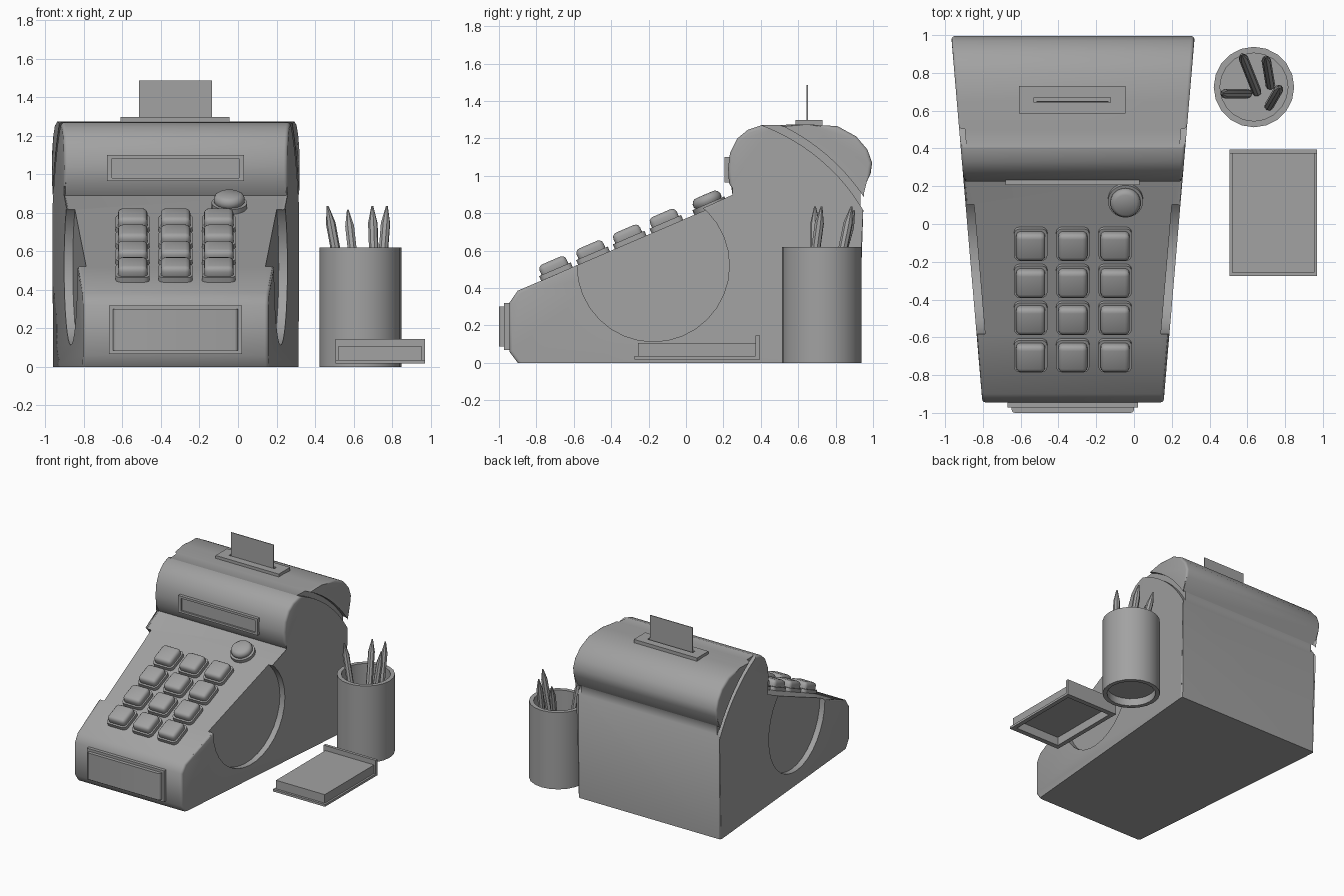
import bpy, bmesh, math
from mathutils import Matrix, Vector

if "Cube" in bpy.data.objects:
    bpy.data.objects.remove(bpy.data.objects["Cube"], do_unlink=True)

grey = bpy.data.materials.new("plain grey")
grey.use_nodes = True
grey.diffuse_color = (0.36, 0.36, 0.36, 1)
grey.node_tree.nodes["Principled BSDF"].inputs["Base Color"].default_value = grey.diffuse_color

CX = -0.323                      # centre line of the register
SLOPE = math.atan2(0.505, 1.175)  # tilt of the keyboard


def finish(name, bm, matrix=None):
    bmesh.ops.recalc_face_normals(bm, faces=bm.faces)
    mesh = bpy.data.meshes.new(name)
    bm.to_mesh(mesh)
    bm.free()
    mesh.materials.append(grey)
    ob = bpy.data.objects.new(name, mesh)
    bpy.context.collection.objects.link(ob)
    if matrix:
        ob.matrix_world = matrix
    return ob


def box(name, x, y, z, bevel=0, segs=2, edges="all", matrix=None):
    """Box from (min, max) ranges, optionally with rounded edges."""
    bm = bmesh.new()
    bmesh.ops.create_cube(bm, size=1)
    for v in bm.verts:
        v.co = [r[0] + (r[1] - r[0]) * (c + 0.5) for r, c in zip((x, y, z), v.co)]
    if bevel:
        picked = [e for e in bm.edges if edges == "all"
                  or abs(e.verts[0].co.z - e.verts[1].co.z) > 1e-4]
        bmesh.ops.bevel(bm, geom=picked, offset=bevel, segments=segs,
                        profile=0.5, affect="EDGES")
    return finish(name, bm, matrix)


def lathe(name, points, sides, matrix):
    """Spin (radius, height) points around the z axis."""
    bm = bmesh.new()
    vs = [bm.verts.new((r, 0, z)) for r, z in points]
    es = [bm.edges.new(p) for p in zip(vs, vs[1:])]
    bmesh.ops.spin(bm, geom=vs + es, cent=(0, 0, 0), axis=(0, 0, 1),
                   angle=math.tau, steps=sides)
    bmesh.ops.remove_doubles(bm, verts=bm.verts, dist=1e-5)
    return finish(name, bm, matrix)


def half_width(y):
    return 0.56 + 0.085 * y


def prism(name, outline, x_low, x_high, bevel=0):
    """Side outline (y, z) swept between two slanted sides."""
    bm = bmesh.new()
    a = [bm.verts.new((x_low(y), y, z)) for y, z in outline]
    b = [bm.verts.new((x_high(y), y, z)) for y, z in outline]
    rims = [bm.faces.new(a), bm.faces.new(b[::-1])]
    n = len(a)
    for i in range(n):
        j = (i + 1) % n
        bm.faces.new((a[i], b[i], b[j], a[j]))
    if bevel:
        picked = [e for f in rims for e in f.edges
                  if max(v.co.z for v in e.verts) > 0.01]
        bmesh.ops.bevel(bm, geom=picked, offset=bevel, segments=3,
                        profile=0.5, affect="EDGES")
    return finish(name, bm)


def cut(target, cutter):
    mod = target.modifiers.new("cut", "BOOLEAN")
    mod.operation = "DIFFERENCE"
    mod.solver = "EXACT"
    mod.object = cutter
    bpy.context.view_layer.objects.active = target
    bpy.ops.object.modifier_apply(modifier=mod.name)
    bpy.data.objects.remove(cutter, do_unlink=True)


def arc(cy, cz, r, start, end, n):
    angles = [math.radians(start + (end - start) * i / n) for i in range(n + 1)]
    return [(cy + r * math.cos(t), cz + r * math.sin(t)) for t in angles]


# Register body
profile = [(-0.90, 0), (-0.945, 0.06), (-0.945, 0.32), (-0.90, 0.385),
           (0.275, 0.89), (0.23, 0.96), (0.225, 1.04), (0.235, 1.12), (0.275, 1.2),
           (0.33, 1.245), (0.404, 1.27), (0.65, 1.275), (0.81, 1.265), (0.91, 1.21),
           (0.97, 1.14), (0.995, 1.07), (0.987, 1.01), (0.933, 0.91), (0.93, 0)]
body = prism("register_body", profile, lambda y: CX - half_width(y),
             lambda y: CX + half_width(y), bevel=0.018)

# Round recess and curved groove on both sides
disc = arc(-0.175, 0.52, 0.407, 0, 348.75, 31)
groove = arc(0.03, 0.27, 1.068, 25, 80, 16) + arc(0.03, 0.27, 1.108, 80, 25, 16)
for side in (-1, 1):
    for outline, depth in ((disc, 0.045), (groove, 0.03)):
        cut(body, prism("cutter", outline,
                        lambda y: CX + side * (half_width(y) - depth),
                        lambda y: CX + side * (half_width(y) + 0.1)))

# Cash drawer
box("drawer_frame", (-0.67, 0.02), (-0.972, -0.93), (0.068, 0.32))
box("drawer_panel", (-0.648, 0), (-1, -0.95), (0.086, 0.3), 0.018, 3, "upright")

# Display
display = box("display_frame", (-0.68, 0.03), (0.207, 0.26), (0.965, 1.1))
cut(display, box("cutter", (-0.655, 0.005), (0.1, 0.22), (0.982, 1.082)))

# Receipt printer
plate = box("printer_plate", (-0.61, -0.045), (0.585, 0.73), (1.25, 1.297))
cut(plate, box("cutter", (-0.53, -0.125), (0.643, 0.67), (1.28, 1.4)))
box("receipt_paper", (-0.515, -0.135), (0.645, 0.651), (1.27, 1.486))


def on_slope(x, y):
    z = 0.385 + (y + 0.9) * math.tan(SLOPE)
    return Matrix.Translation((x, y, z)) @ Matrix.Rotation(SLOPE, 4, "X")


# Keys
for row, y in enumerate((-0.1, -0.296, -0.492, -0.69)):
    for col, x in enumerate((-0.547, -0.324, -0.1)):
        m = on_slope(x, y)
        tag = f"{row + 1}_{col + 1}"
        box("key_base_" + tag, (-0.088, 0.088), (-0.092, 0.092), (-0.01, 0.027),
            0.03, 3, "upright", m)
        box("key_cap_" + tag, (-0.077, 0.077), (-0.078, 0.078), (0.0, 0.078),
            0.026, 3, "all", m)

# Round button
m = on_slope(-0.045, 0.13)
lathe("button_base", [(0, -0.01), (0.093, -0.01), (0.093, 0.027), (0, 0.027)], 24, m)
lathe("button_cap", [(0, 0.01), (0.07, 0.02), (0.08, 0.035), (0.08, 0.052),
                     (0.073, 0.067), (0.058, 0.077), (0, 0.078)], 24, m)

# Pencil cup
lathe("pencil_cup", [(0, 0.06), (0.18, 0.06), (0.18, 0), (0.213, 0), (0.213, 0.62),
                     (0.18, 0.62), (0.18, 0.085), (0, 0.085)], 20,
      Matrix.Translation((0.635, 0.725, 0)))

# Pencils, each from its foot to its tip
pencils = [((0.6, 0.69), (0.465, 0.69, 0.835)), ((0.65, 0.7), (0.57, 0.9, 0.815)),
           ((0.722, 0.735), (0.697, 0.885, 0.835)), ((0.715, 0.625), (0.773, 0.725, 0.835))]
for i, (foot, tip) in enumerate(pencils):
    foot = Vector((*foot, 0.1))
    axis = Vector(tip) - foot
    m = Matrix.Translation(foot) @ axis.to_track_quat("Z", "Y").to_matrix().to_4x4()
    h = axis.length
    lathe(f"pencil_{i + 1}", [(0, 0), (0.025, 0), (0.025, h - 0.09), (0.005, h), (0, h)], 8, m)

# Coin tray, hollow underneath
base = box("tray_base", (0.505, 0.97), (-0.275, 0.395), (0.018, 0.036))
pad = box("tray_pad", (0.52, 0.955), (-0.257, 0.38), (0.036, 0.105))
for part in (base, pad):
    cut(part, box("cutter", (0.54, 0.935), (-0.235, 0.355), (-0.1, 0.085)))
box("tray_back", (0.505, 0.97), (0.372, 0.395), (0.03, 0.145))

# Smooth shading with sharp edges kept
for ob in bpy.context.collection.objects:
    ob.select_set(ob.type == "MESH" and grey.name in ob.data.materials)
bpy.context.view_layer.objects.active = body
bpy.ops.object.shade_smooth_by_angle(angle=math.radians(42))
